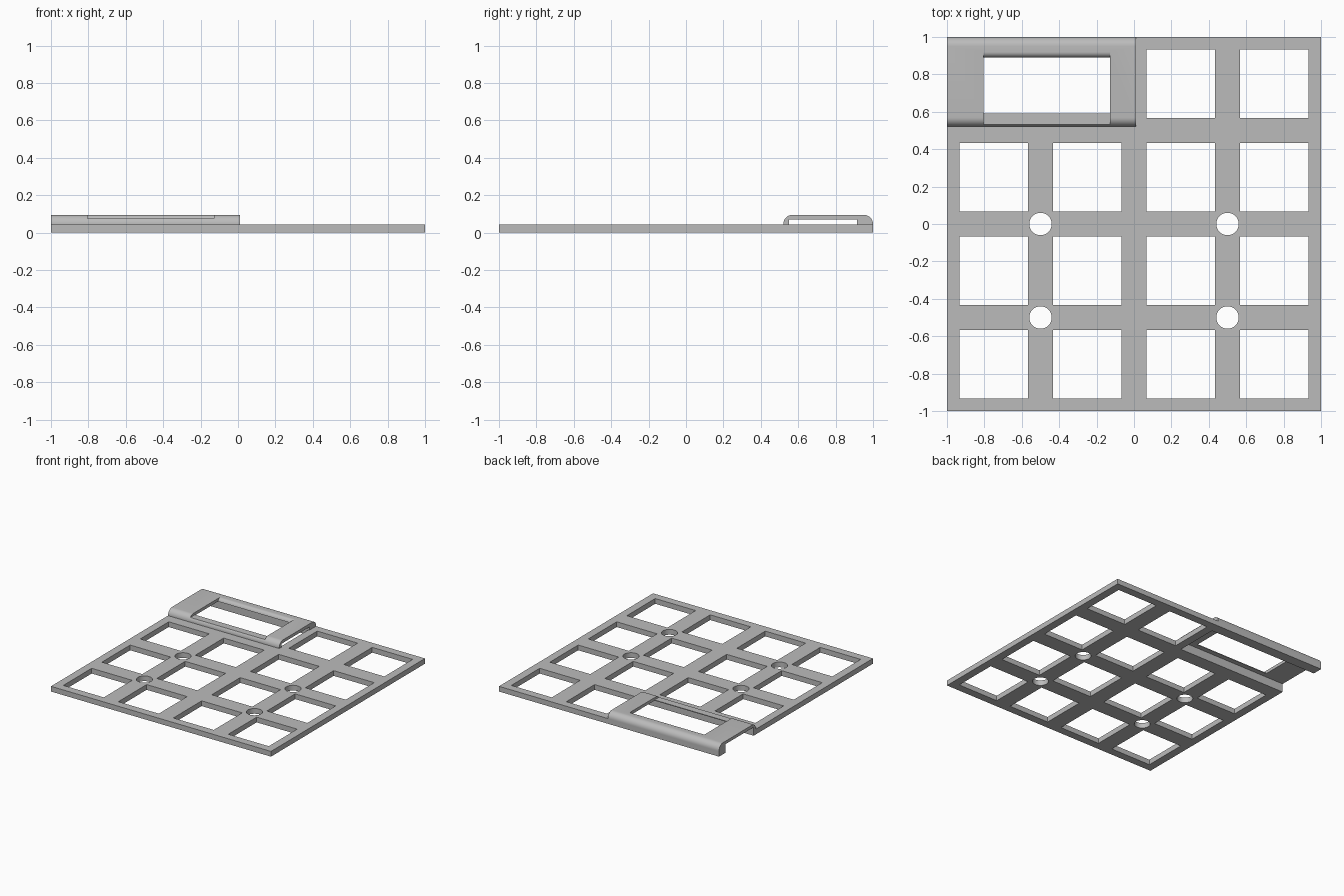
import bpy, bmesh
from math import sin, cos, pi, radians
from mathutils import Matrix, Vector

if "Cube" in bpy.data.objects:
    bpy.data.objects.remove(bpy.data.objects["Cube"])

GREY = (0.5, 0.5, 0.5, 1)
mat = bpy.data.materials.new("plain grey")
mat.use_nodes = True
mat.diffuse_color = GREY
mat.node_tree.nodes["Principled BSDF"].inputs["Base Color"].default_value = GREY

THICK = 0.043   # plate thickness
TOP = 0.095     # bridge height


def make(name, bm):
    bmesh.ops.recalc_face_normals(bm, faces=bm.faces)
    mesh = bpy.data.meshes.new(name)
    bm.to_mesh(mesh)
    bm.free()
    mesh.materials.append(mat)
    obj = bpy.data.objects.new(name, mesh)
    bpy.context.collection.objects.link(obj)
    return obj


def box(bm, x0, x1, y0, y1, z0, z1):
    m = Matrix.Translation(((x0 + x1) / 2, (y0 + y1) / 2, (z0 + z1) / 2))
    m = m @ Matrix.Diagonal((x1 - x0, y1 - y0, z1 - z0, 1))
    bmesh.ops.create_cube(bm, size=1, matrix=m)


def extrude_profile(name, points, x0, x1):
    """Extrude a (y, z) outline along x."""
    bm = bmesh.new()
    face = bm.faces.new([bm.verts.new((x0, y, z)) for y, z in points])
    out = bmesh.ops.extrude_face_region(bm, geom=[face], use_keep_orig=True)
    verts = [v for v in out["geom"] if isinstance(v, bmesh.types.BMVert)]
    bmesh.ops.translate(bm, verts=verts, vec=Vector((x1 - x0, 0, 0)))
    return make(name, bm)


def arc(cy, cz, r, a0, a1, steps=12):
    angles = [radians(a0 + (a1 - a0) * i / steps) for i in range(steps + 1)]
    return [(cy + r * cos(a), cz + r * sin(a)) for a in angles]


def cut(obj, cutter):
    cutter.hide_render = True
    mod = obj.modifiers.new("cut", "BOOLEAN")
    mod.operation = "DIFFERENCE"
    mod.solver = "EXACT"
    mod.object = cutter
    bpy.ops.object.select_all(action="DESELECT")
    bpy.context.view_layer.objects.active = obj
    obj.select_set(True)
    bpy.ops.object.modifier_apply(modifier=mod.name)
    bpy.data.objects.remove(cutter)
    bpy.ops.object.shade_smooth_by_angle(angle=radians(35))


# Flat grid plate
bm = bmesh.new()
box(bm, -1, 1, -1, 1, 0, THICK)
plate = make("grid_plate", bm)

# Square openings, round holes and the pocket under the bridge
bm = bmesh.new()
half = 0.184
centres = (-0.75, -0.25, 0.25, 0.75)
for cx in centres:
    for cy in centres:
        if cy < 0.5 or cx > 0:
            box(bm, cx - half, cx + half, cy - half, cy + half, -0.1, 0.1)
for cx in (-0.5, 0.5):
    for cy in (0, -0.5):
        bmesh.ops.create_cone(bm, cap_ends=True, segments=48, radius1=0.06, radius2=0.06,
                              depth=0.2, matrix=Matrix.Translation((cx, cy, 0)))
box(bm, -1.1, 0, 0.55, 0.915, -0.1, 0.1)
cut(plate, make("plate_cutter", bm))

# Raised bridge with rounded front and back edges
R = 0.05
outline = [(0.52, THICK)] + arc(0.52 + R, TOP - R, R, 180, 90)
outline += arc(1 - R, TOP - R, R, 90, 0) + [(1, THICK)]
outline += [(0.915, THICK), (0.915, 0.07), (0.55, 0.07), (0.55, THICK)]
bridge = extrude_profile("bridge_cover", outline, -1, 0.01)

# Window: lowered front lip, rounded back edge
r = 0.03
window = [(0.45, 0.2), (0.45, 0.076), (0.59, 0.076), (0.59, 0.055), (0.89, 0.055)]
window += arc(0.89 + r, TOP - r, r, 180, 90) + [(0.89 + r, 0.2)]
cut(bridge, extrude_profile("window_cutter", window, -0.805, -0.127))
